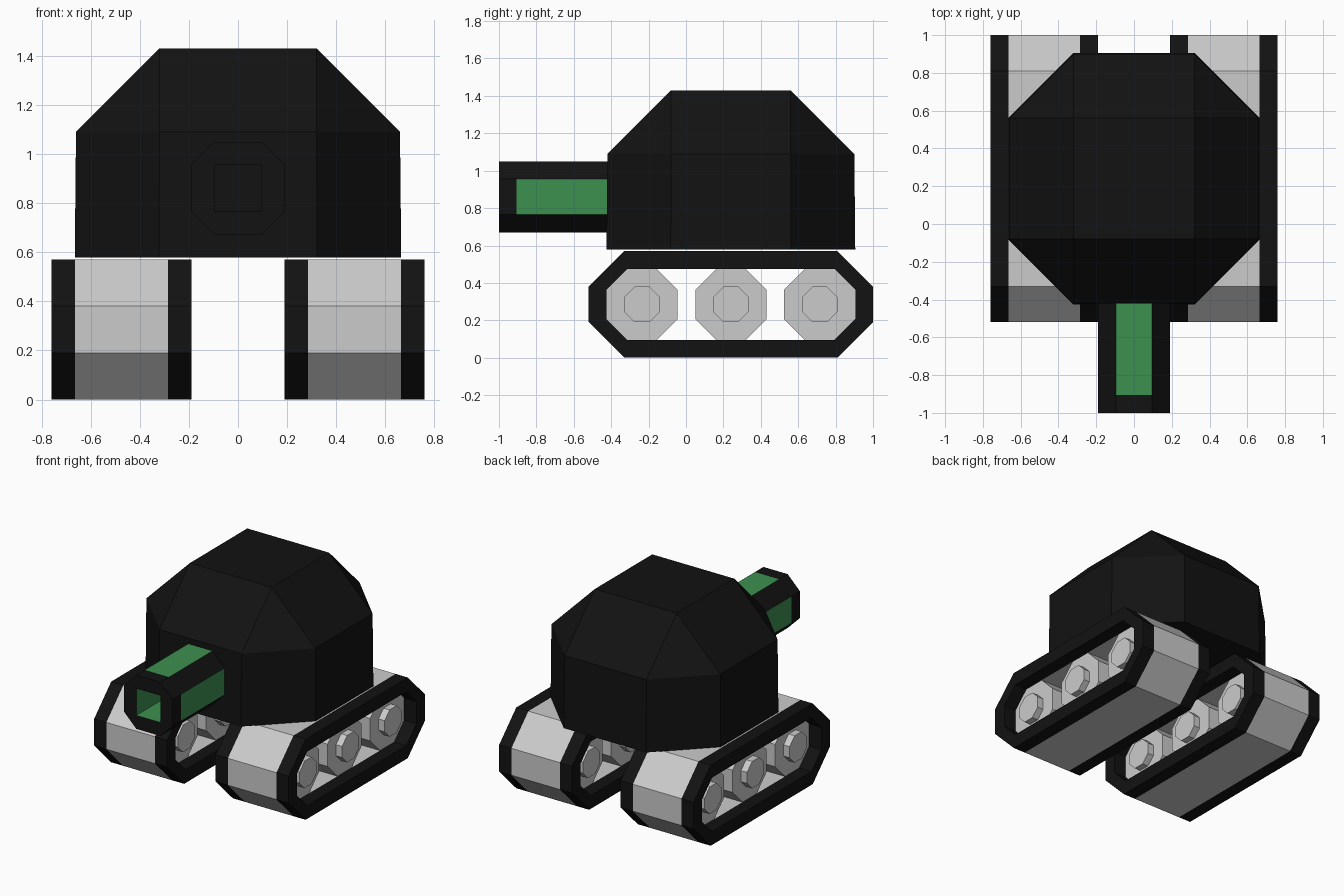
import bpy, bmesh
from mathutils import Vector

if "Cube" in bpy.data.objects:
    bpy.data.objects.remove(bpy.data.objects["Cube"])


def material(name, rgb):
    m = bpy.data.materials.new(name)
    m.diffuse_color = (*rgb, 1)
    m.use_nodes = True
    m.node_tree.nodes["Principled BSDF"].inputs["Base Color"].default_value = m.diffuse_color
    return m


BLACK = material("black", (0.006, 0.006, 0.006))
GREEN = material("green", (0.045, 0.28, 0.08))


def rect(w, h, c):
    """Chamfered rectangle, half sizes w and h, corner cut c."""
    return [(w, c - h), (w, h - c), (w - c, h), (c - w, h),
            (-w, h - c), (-w, c - h), (c - w, -h), (w - c, -h)]


def loft(name, rings, mats=(), pick=None, loop=False, mirror=False):
    """Skin 8-point rings; pick(band, side) gives the material slot."""
    bm = bmesh.new()
    rows = [[bm.verts.new(Vector(p)) for p in r] for r in rings]
    n = len(rows)
    for b in range(n if loop else n - 1):
        lo, hi = rows[b], rows[(b + 1) % n]
        for s in range(8):
            t = (s + 1) % 8
            f = bm.faces.new((lo[s], lo[t], hi[t], hi[s]))
            f.material_index = pick(b, s) if pick else 0
    if not loop:
        bm.faces.new(rows[0])
        bm.faces.new(rows[-1])
    bmesh.ops.remove_doubles(bm, verts=bm.verts, dist=1e-4)
    bmesh.ops.recalc_face_normals(bm, faces=bm.faces)
    me = bpy.data.meshes.new(name)
    bm.to_mesh(me)
    bm.free()
    for m in mats:
        me.materials.append(m)
    ob = bpy.data.objects.new(name, me)
    bpy.context.collection.objects.link(ob)
    if mirror:
        ob.modifiers.new("mirror", "MIRROR").use_mirror_merge = False
    return ob


def along_x(prof, x, y, z=0.285):
    return [(x, y + a, z + b) for a, b in prof]


def along_y(prof, y, z=0.86):
    return [(a, y, z + b) for a, b in prof]


def along_z(prof, z, y=0.24):
    return [(a, y + b, z) for a, b in prof]


# turret: octagonal drum with a faceted dome narrowing to a square top
drum = rect(0.66, 0.66, 0.34)
loft("turret", [along_z(rect(0.665, 0.665, 0.343), 0.578), along_z(drum, 1.09),
                along_z(rect(0.32, 0.32, 0), 1.43)], [BLACK])

# barrel: black octagonal frame, green side panels and green square bore
tube, bore = rect(0.19, 0.19, 0.095), rect(0.095, 0.095, 0)
loft("barrel", [along_y(tube, -0.42), along_y(tube, -0.905), along_y(tube, -1.0),
                along_y(bore, -1.0), along_y(bore, -0.42)], [BLACK, GREEN],
     lambda b, s: 1 if (b == 0 and s % 2 == 0) or b == 3 else 0, loop=True)

# tracks: hollow belts with black rims on both edges and a grey tread
outer, inner = rect(0.76, 0.285, 0.19), rect(0.665, 0.19, 0.111)
xs = (0.19, 0.285, 0.665, 0.76)
grey = material("tread_grey", (0.8, 0.8, 0.8))
loft("track", [along_x(outer, x, 0.24) for x in xs] +
     [along_x(inner, x, 0.24) for x in reversed(xs)], [BLACK, grey],
     lambda b, s: 1 if b in (1, 5) else 0, loop=True, mirror=True)

# wheels: octagonal drums with smaller raised hubs on both sides
wheel, hub = rect(0.19, 0.19, 0.111), rect(0.095, 0.095, 0.0556)
for i, y in enumerate((-0.235, 0.24, 0.715)):
    loft(f"wheel_{i + 1}", [along_x(p, x, y) for p, x in (
        (hub, 0.2375), (hub, 0.285), (wheel, 0.285),
        (wheel, 0.665), (hub, 0.665), (hub, 0.7125))], mirror=True)
